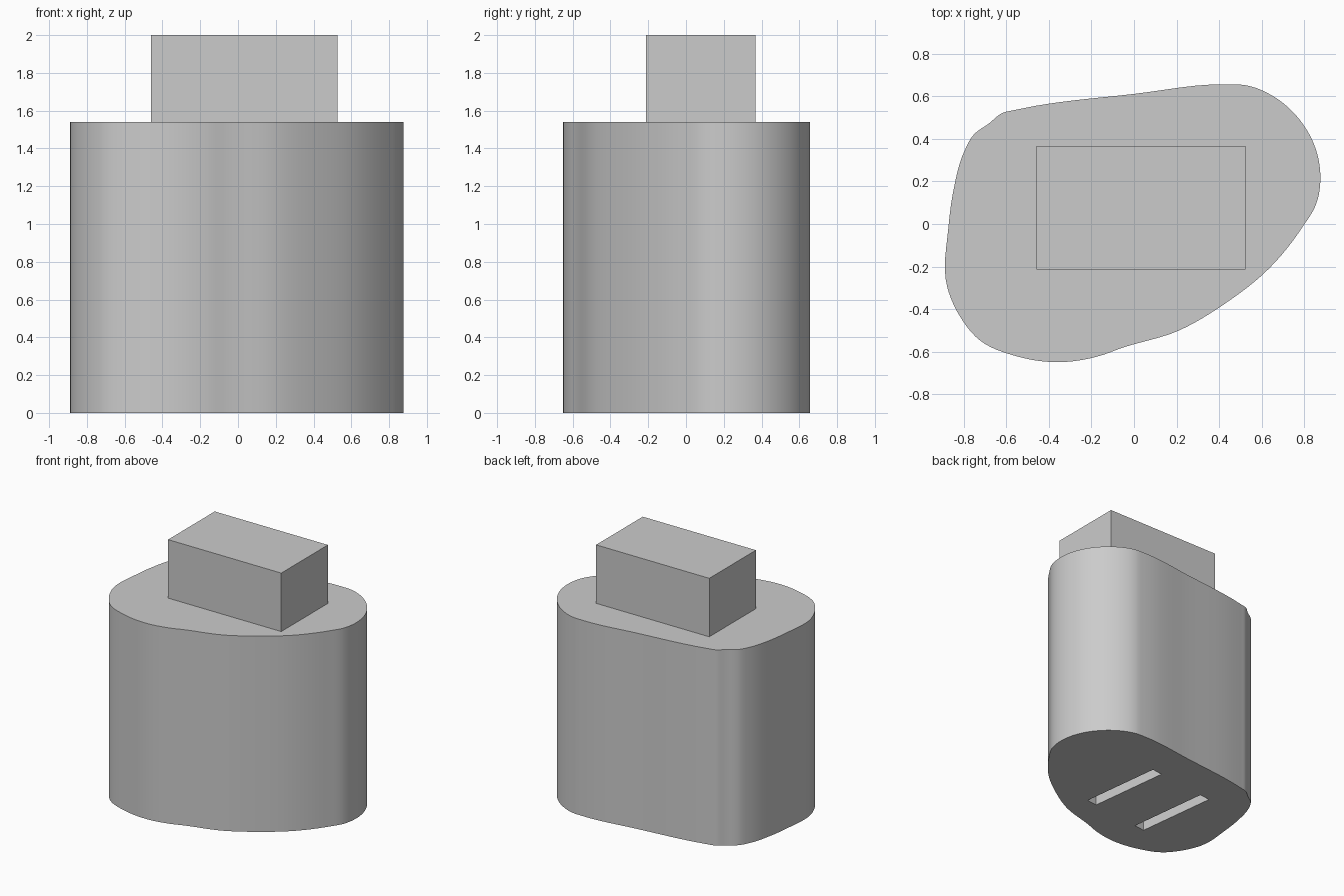
import bpy, bmesh
from math import radians
from mathutils import Vector, Matrix
from mathutils.geometry import interpolate_bezier

cube = bpy.data.objects.get("Cube")
if cube:
    bpy.data.objects.remove(cube, do_unlink=True)

BODY_TOP = 1.54
SLOT_DEPTH = 0.4
TILT = radians(6.8)

grey = bpy.data.materials.new("plain_grey")
grey.use_nodes = True
grey.diffuse_color = (0.6, 0.6, 0.6, 1)
grey.node_tree.nodes["Principled BSDF"].inputs["Base Color"].default_value = grey.diffuse_color


def make_object(name, bm):
    bmesh.ops.recalc_face_normals(bm, faces=bm.faces)
    mesh = bpy.data.meshes.new(name)
    bm.to_mesh(mesh)
    bm.free()
    mesh.materials.append(grey)
    obj = bpy.data.objects.new(name, mesh)
    bpy.context.collection.objects.link(obj)
    return obj


def make_box(name, size, centre, turn=0.0):
    bm = bmesh.new()
    matrix = (Matrix.Translation(centre) @ Matrix.Rotation(turn, 4, "Z")
              @ Matrix.Diagonal((*size, 1)))
    bmesh.ops.create_cube(bm, size=1, matrix=matrix)
    return make_object(name, bm)


def smooth_loop(points, steps):
    """Closed smooth curve through the points, evenly weighted by length."""
    pts = [Vector(p) for p in points]
    n = len(pts)
    tangents = []
    for i in range(n):
        before, after = pts[i] - pts[i - 1], pts[(i + 1) % n] - pts[i]
        # the shorter neighbour has more say, so straight runs stay straight
        t = before / before.length_squared + after / after.length_squared
        tangents.append(t.normalized())
    loop = []
    for i in range(n):
        a, b = pts[i], pts[(i + 1) % n]
        reach = (b - a).length / 3
        curve = interpolate_bezier(a, a + tangents[i] * reach,
                                   b - tangents[(i + 1) % n] * reach, b, steps + 1)
        loop += curve[:-1]
    return loop


# Body: rounded irregular outline pulled straight up
outline = [
    (0.44, 0.657), (0.53, 0.652), (0.66, 0.598), (0.78, 0.49), (0.85, 0.367),
    (0.877, 0.23), (0.857, 0.094), (0.793, -0.014), (0.638, -0.207),
    (0.426, -0.376), (0.214, -0.5), (-0.06, -0.584), (-0.16, -0.62),
    (-0.35, -0.65), (-0.553, -0.622), (-0.727, -0.546), (-0.82, -0.433),
    (-0.878, -0.3), (-0.873, -0.014), (-0.85, 0.155), (-0.798, 0.343),
    (-0.755, 0.419), (-0.68, 0.475), (-0.62, 0.522), (-0.562, 0.536), (0, 0.612),
]
bm = bmesh.new()
base = bm.faces.new([bm.verts.new((p.x, p.y, 0)) for p in smooth_loop(outline, 6)])
walls = bmesh.ops.extrude_face_region(bm, geom=[base], use_keep_orig=True)
top_verts = [g for g in walls["geom"] if isinstance(g, bmesh.types.BMVert)]
bmesh.ops.translate(bm, verts=top_verts, vec=(0, 0, BODY_TOP))
body = make_object("body", bm)

# Two slots cut into the underside
bpy.context.view_layer.objects.active = body
for x, y in ((0.09, 0.0), (-0.41, -0.06)):
    cutter = make_box("slot_cutter", (0.09, 0.65, 2 * SLOT_DEPTH), (x, y, 0), TILT)
    cutter.hide_render = True
    cut = body.modifiers.new("slot", "BOOLEAN")
    cut.operation, cut.solver, cut.object = "DIFFERENCE", "EXACT", cutter
    bpy.ops.object.modifier_apply(modifier=cut.name)
    bpy.data.objects.remove(cutter, do_unlink=True)

bpy.ops.object.select_all(action="DESELECT")
body.select_set(True)
bpy.ops.object.shade_smooth_by_angle(angle=radians(30))

# Block standing on top of the body
make_box("top_block", (0.985, 0.58, 2 - BODY_TOP), (0.033, 0.077, (2 + BODY_TOP) / 2))
